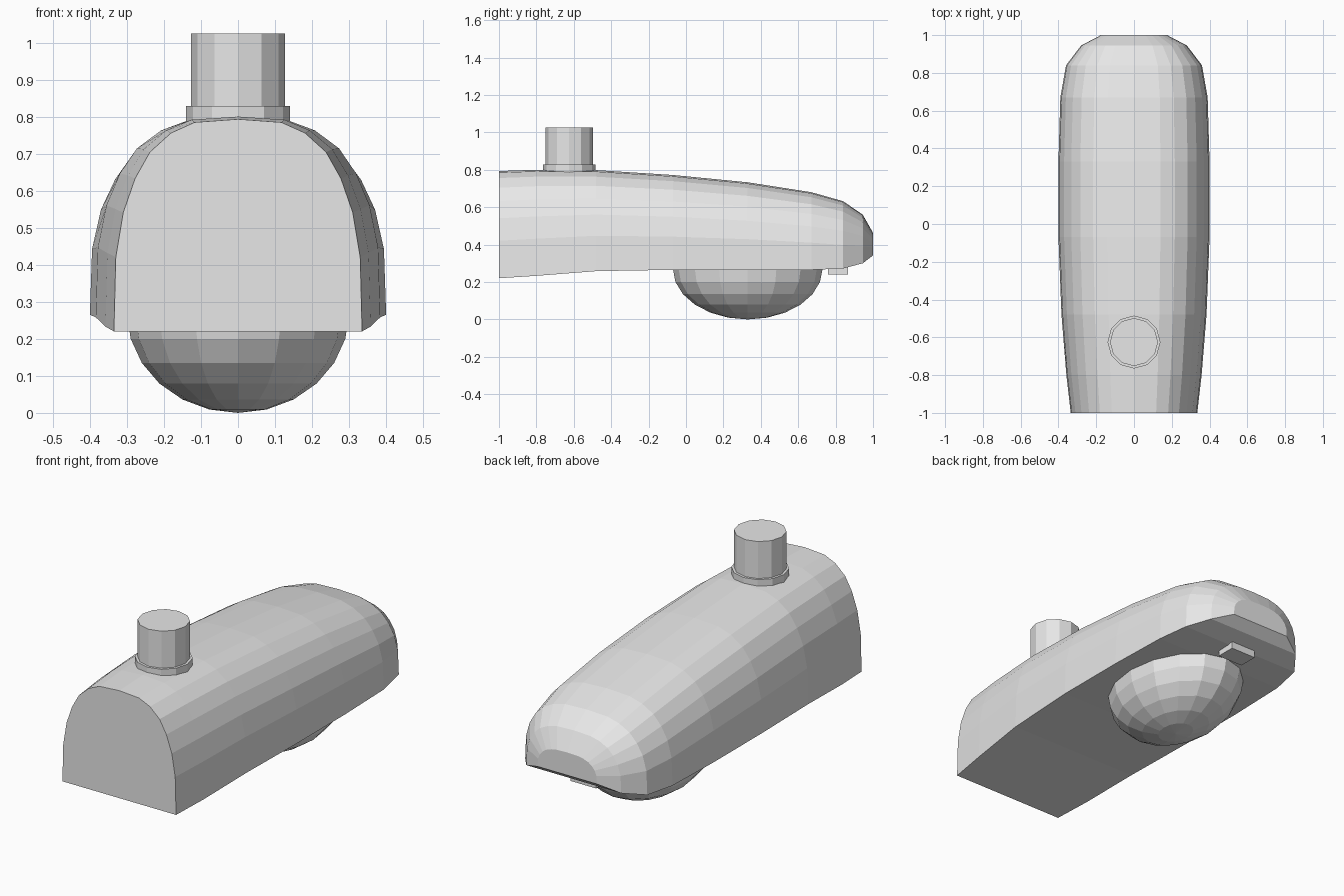
import bpy, bmesh, math

if "Cube" in bpy.data.objects:
    bpy.data.objects.remove(bpy.data.objects["Cube"])

grey = bpy.data.materials.new("light_grey")
grey.diffuse_color = (0.8, 0.8, 0.8, 1)
grey.use_nodes = True
grey.node_tree.nodes["Principled BSDF"].inputs["Base Color"].default_value = grey.diffuse_color


def make(name, bm):
    bmesh.ops.recalc_face_normals(bm, faces=bm.faces)
    me = bpy.data.meshes.new(name)
    bm.to_mesh(me)
    bm.free()
    me.materials.append(grey)
    ob = bpy.data.objects.new(name, me)
    bpy.context.collection.objects.link(ob)
    return ob


def loft(name, rings):
    """Skin closed rings of equal length and cap both ends."""
    bm = bmesh.new()
    vs = [[bm.verts.new(p) for p in r] for r in rings]
    n = len(vs[0])
    for a, b in zip(vs, vs[1:]):
        for i in range(n):
            j = (i + 1) % n
            bm.faces.new((a[i], a[j], b[j], b[i]))
    bm.faces.new(vs[0])
    bm.faces.new(vs[-1])
    return make(name, bm)


def cylinder(name, r, z0, z1, y, n=12):
    angles = [2 * math.pi * i / n for i in range(n)]
    return loft(name, [[(r * math.cos(a), y + r * math.sin(a), z) for a in angles]
                       for z in (z0, z1)])


# Housing: arched cross-section, flat underneath, lofted front to back
half = [(1, 0), (0.985, 0.35), (0.925, 0.56), (0.83, 0.72), (0.71, 0.845),
        (0.54, 0.935), (0.35, 0.985)]
arch = half + [(0, 1)] + [(-x, z) for x, z in reversed(half)]
# y, half width, underside, top
stations = [(-1, 0.335, 0.22, 0.793), (-0.8, 0.358, 0.233, 0.80), (-0.48, 0.384, 0.258, 0.798),
            (-0.07, 0.40, 0.265, 0.772), (0.33, 0.40, 0.265, 0.733), (0.67, 0.39, 0.265, 0.68),
            (0.84, 0.36, 0.272, 0.632), (0.945, 0.28, 0.30, 0.56), (1, 0.175, 0.342, 0.463)]
loft("housing", [[(x * w, y, z0 + z * (z1 - z0)) for x, z in arch]
                 for y, w, z0, z1 in stations])

# Oval lamp dome: lower half of a stretched sphere
bm = bmesh.new()
bmesh.ops.create_uvsphere(bm, u_segments=16, v_segments=12, radius=1)
bmesh.ops.delete(bm, geom=[v for v in bm.verts if v.co.z > 0.01], context='VERTS')
for v in bm.verts:
    v.co = (v.co.x * 0.30, 0.33 + v.co.y * 0.40, 0.27 + v.co.z * 0.27)
make("lamp_dome", bm)

# Mounting stub and its collar
cylinder("collar", 0.14, 0.74, 0.828, -0.625)
cylinder("mounting_stub", 0.127, 0.74, 1.025, -0.625)

# Latch tab under the nose
loft("latch_tab", [[(x, y, z) for x, y in ((-0.075, 0.76), (0.075, 0.76),
                                           (0.075, 0.865), (-0.075, 0.865))]
                   for z in (0.24, 0.285)])
